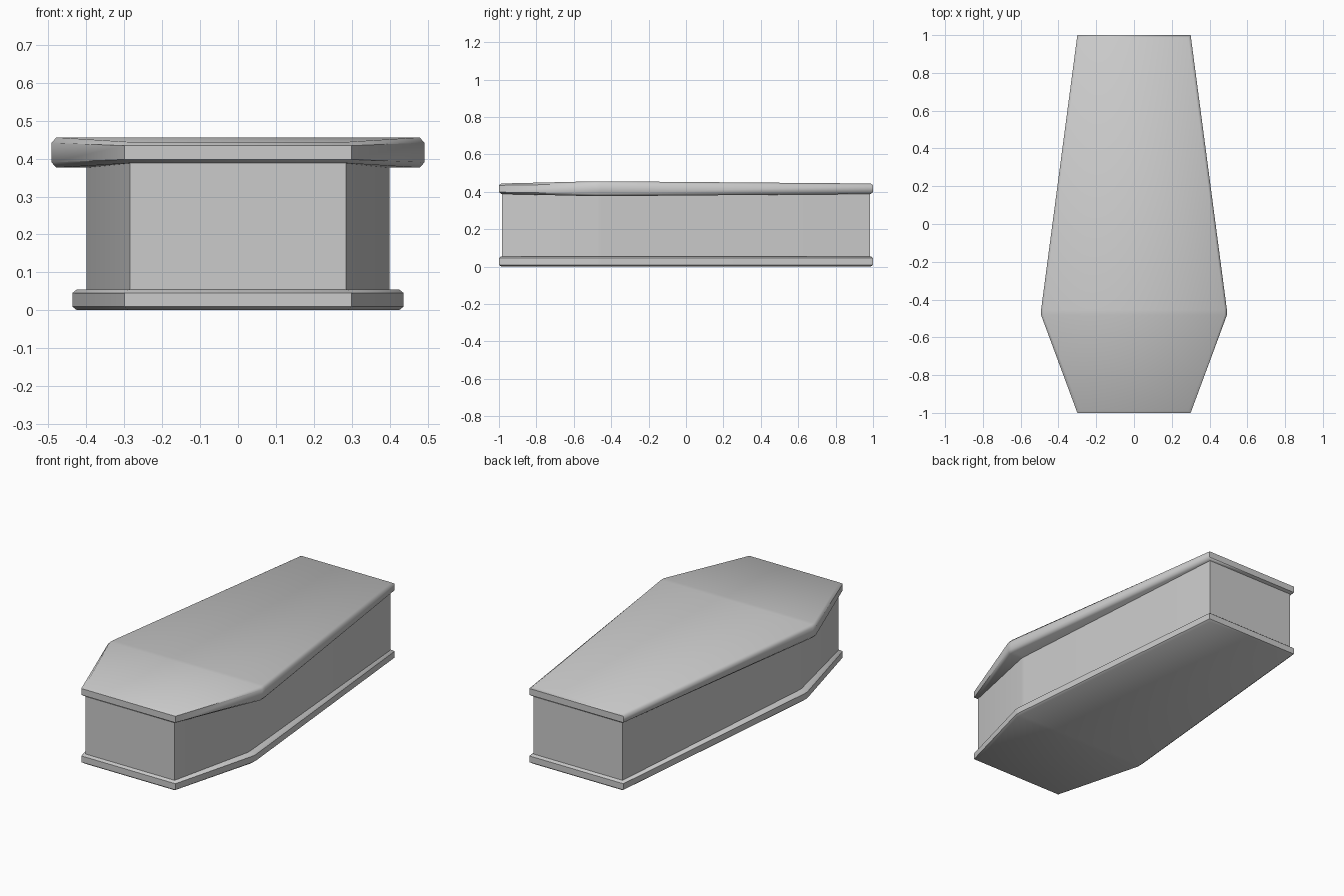
import bpy, bmesh, math

if "Cube" in bpy.data.objects:
    bpy.data.objects.remove(bpy.data.objects["Cube"])


def make_part(name, end_w, mid_w, length, z_mid, end_half, mid_half, chamfer):
    """Loft a hexagonal coffin outline upward through chamfered layers."""
    # stations along y: half width and half height
    stations = [(-length, end_w, end_half),
                (-0.482, mid_w, mid_half),
                (-0.455, mid_w, mid_half),
                (length, end_w, end_half)]
    if chamfer:
        layers = [(-1, chamfer), (-0.65, 0), (0.65, 0), (1, chamfer)]
    else:
        layers = [(-1, 0), (1, 0)]
    bm = bmesh.new()
    rings = []
    for level, inset in layers:
        right = []
        left = []
        for y, w, h in stations:
            yy = math.copysign(abs(y) - inset, y) if abs(y) == length else y
            z = z_mid + level * h
            right.append(bm.verts.new((w - inset, yy, z)))
            left.append(bm.verts.new((inset - w, yy, z)))
        rings.append(right + left[::-1])
    n = len(rings[0])
    # side walls
    for a, b in zip(rings, rings[1:]):
        for i in range(n):
            j = (i + 1) % n
            bm.faces.new((a[i], a[j], b[j], b[i]))
    # caps made of quads running across the width
    for ring in (rings[0], rings[-1]):
        for i in range(n // 2 - 1):
            bm.faces.new((ring[i], ring[i + 1], ring[n - 2 - i], ring[n - 1 - i]))
    bmesh.ops.recalc_face_normals(bm, faces=bm.faces[:])
    mesh = bpy.data.meshes.new(name)
    bm.to_mesh(mesh)
    bm.free()
    obj = bpy.data.objects.new(name, mesh)
    bpy.context.collection.objects.link(obj)
    bpy.ops.object.select_all(action='DESELECT')
    obj.select_set(True)
    bpy.context.view_layer.objects.active = obj
    bpy.ops.object.shade_smooth_by_angle(angle=math.radians(50))
    return obj


# bottom plinth, body and overhanging lid that thickens at the shoulders
make_part("base_plinth", 0.30, 0.437, 1.0, 0.0275, 0.0275, 0.0275, 0.012)
make_part("coffin_body", 0.285, 0.40, 0.985, 0.22, 0.18, 0.18, 0)
make_part("lid", 0.30, 0.492, 1.0, 0.416, 0.028, 0.040, 0.013)
